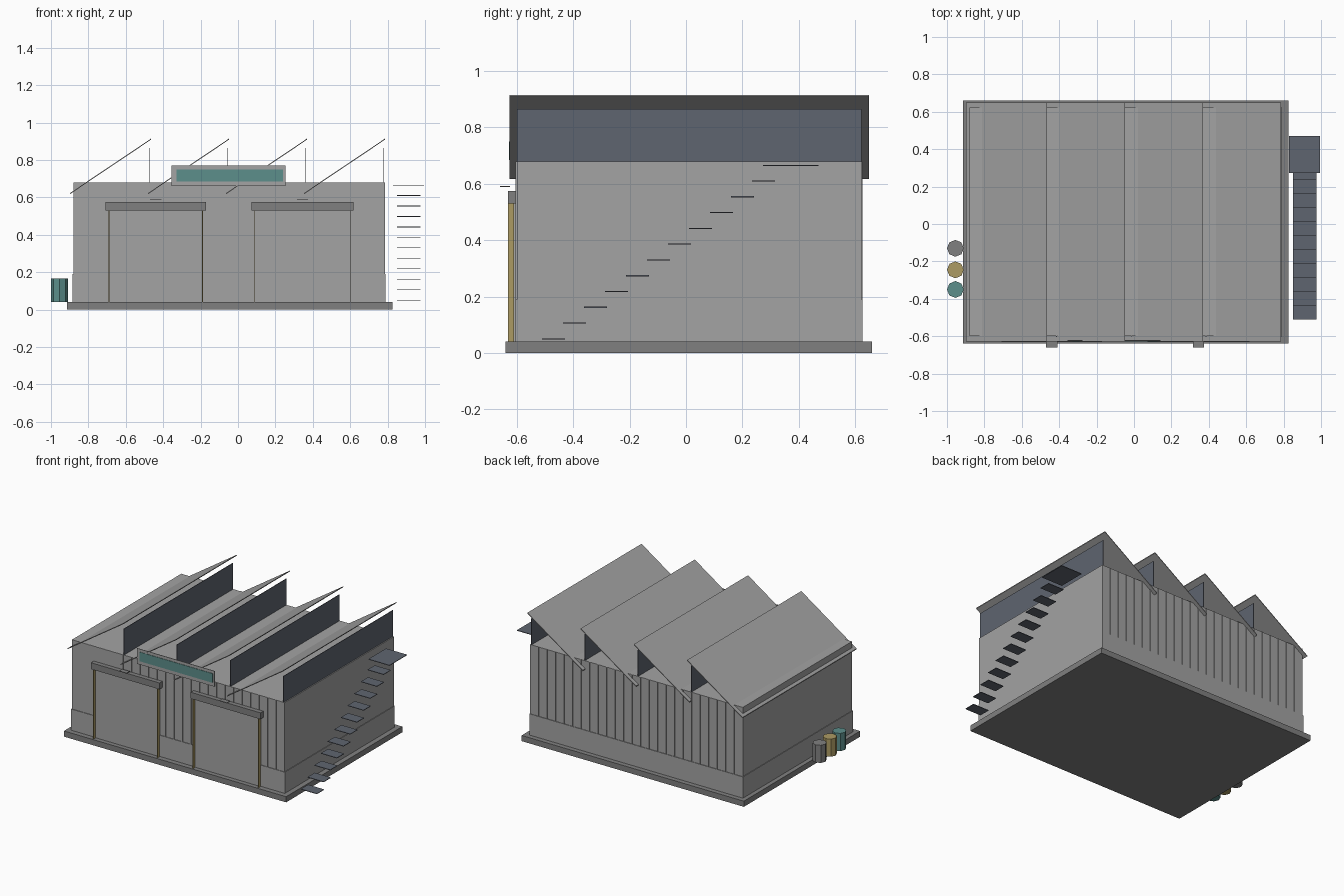
import bpy, bmesh
from mathutils import Matrix, Vector

cube = bpy.data.objects.get("Cube")
if cube:
    bpy.data.objects.remove(cube, do_unlink=True)


def material(name, rgb):
    m = bpy.data.materials.new(name)
    m.use_nodes = True
    m.diffuse_color = (*rgb, 1)
    m.node_tree.nodes["Principled BSDF"].inputs["Base Color"].default_value = (*rgb, 1)
    return m


light_grey = material("light grey", (0.367, 0.367, 0.367))
mid_grey = material("mid grey", (0.216, 0.216, 0.216))
steel = material("blue steel", (0.114, 0.130, 0.162))
teal = material("teal", (0.107, 0.271, 0.258))
ochre = material("ochre", (0.413, 0.328, 0.127))
T = 0.004  # sheet metal thickness


def finish(name, bm, mat):
    bmesh.ops.recalc_face_normals(bm, faces=bm.faces)
    mesh = bpy.data.meshes.new(name)
    bm.to_mesh(mesh)
    bm.free()
    mesh.materials.append(mat)
    ob = bpy.data.objects.new(name, mesh)
    bpy.context.collection.objects.link(ob)
    return ob


def add_box(bm, x, y, z):
    """Box from (min, max) ranges."""
    size = [r[1] - r[0] for r in (x, y, z)]
    mid = Vector([(r[0] + r[1]) / 2 for r in (x, y, z)])
    bmesh.ops.create_cube(bm, size=1, matrix=Matrix.Translation(mid) @ Matrix.Diagonal((*size, 1)))


def box(name, x, y, z, mat):
    bm = bmesh.new()
    add_box(bm, x, y, z)
    return finish(name, bm, mat)


def around(c, half):
    return (c - half, c + half)


# Slab, hall and low plinth
GROUND, EAVE, PLINTH = 0.04, 0.68, 0.19
X0, X1, Y0, Y1 = -0.88, 0.785, -0.6, 0.622
box("base_slab", (-0.915, 0.825), (-0.64, 0.66), (0, GROUND), mid_grey)
box("hall_walls", (X0, X1), (Y0, Y1), (GROUND, EAVE), light_grey)
box("plinth", (X0 - T, X1 + T), (Y0 - T, Y1 + T), (GROUND, PLINTH), light_grey)

# Doors with posts, lintel and lamp
doors = [(-0.69, -0.19), (0.09, 0.60)]
for side, (a, b) in zip(("right", "left"), doors):
    box(side + "_door", (a, b), (Y0 - 0.008, Y0), (GROUND, 0.53), light_grey)
    for end, x in (("outer", a), ("inner", b)):
        box(f"{side}_door_{end}_post", around(x, T / 2), (-0.632, -0.61), (GROUND, 0.53), ochre)
    box(side + "_lintel", (a - 0.018, b + 0.018), (-0.632, Y0), (0.53, 0.575), mid_grey)
    lamp = (a + b) / 2
    box(side + "_lamp", around(lamp, 0.03), (-0.66, -0.625), around(0.59, T / 2), mid_grey)

# Cladding ribs on the front and back
bm = bmesh.new()
count = 25
for i in range(1, count):
    x = X0 + (X1 - X0) * i / count
    add_box(bm, around(x, 0.002), (Y1, Y1 + T), (PLINTH, EAVE))
    bottom = 0.575 if any(a - 0.02 < x < b + 0.02 for a, b in doors) else PLINTH
    add_box(bm, around(x, 0.002), (Y0 - T, Y0), (bottom, EAVE))
finish("cladding_ribs", bm, light_grey)

# Sawtooth roof: sloping sheets with a vertical window under each ridge
for i in range(4):
    ridge = 0.787 - 0.417 * i
    bm = bmesh.new()
    profile = [(ridge, 0.909), (ridge - 0.433, 0.618), (ridge - 0.433, 0.624), (ridge, 0.915)]
    face = bm.faces.new([bm.verts.new((x, -0.627, z)) for x, z in profile])
    ext = bmesh.ops.extrude_face_region(bm, geom=[face])
    verts = [v for v in ext["geom"] if isinstance(v, bmesh.types.BMVert)]
    bmesh.ops.translate(bm, vec=(0, 1.277, 0), verts=verts)
    finish(f"roof_sheet_{i + 1}", bm, light_grey)
    box(f"roof_window_{i + 1}", around(ridge - 0.011, T / 2), (Y0, Y1), (EAVE, 0.865), steel)

# Sign over the doors
box("sign_board", (-0.355, 0.255), (-0.625, -0.621), (0.66, 0.77), light_grey)
box("sign_panel", (-0.33, 0.24), (-0.628, -0.625), (0.685, 0.75), teal)

# Outside stair and landing
for i in range(11):
    y = -0.51 + 0.0745 * i
    box(f"stair_tread_{i + 1}", (0.85, 0.975), (y, y + 0.08), around(0.05 + 0.056 * i, T / 2), steel)
box("stair_landing", (0.83, 0.995), (0.273, 0.47), around(0.665, T / 2), steel)

# Barrels
for name, y, mat in (("grey", -0.13, mid_grey), ("ochre", -0.245, ochre), ("teal", -0.35, teal)):
    bm = bmesh.new()
    bmesh.ops.create_cone(bm, cap_ends=True, segments=8, radius1=0.045, radius2=0.045, depth=0.125,
                          matrix=Matrix.Translation((-0.955, y, GROUND + 0.0625)))
    finish(name + "_barrel", bm, mat)
